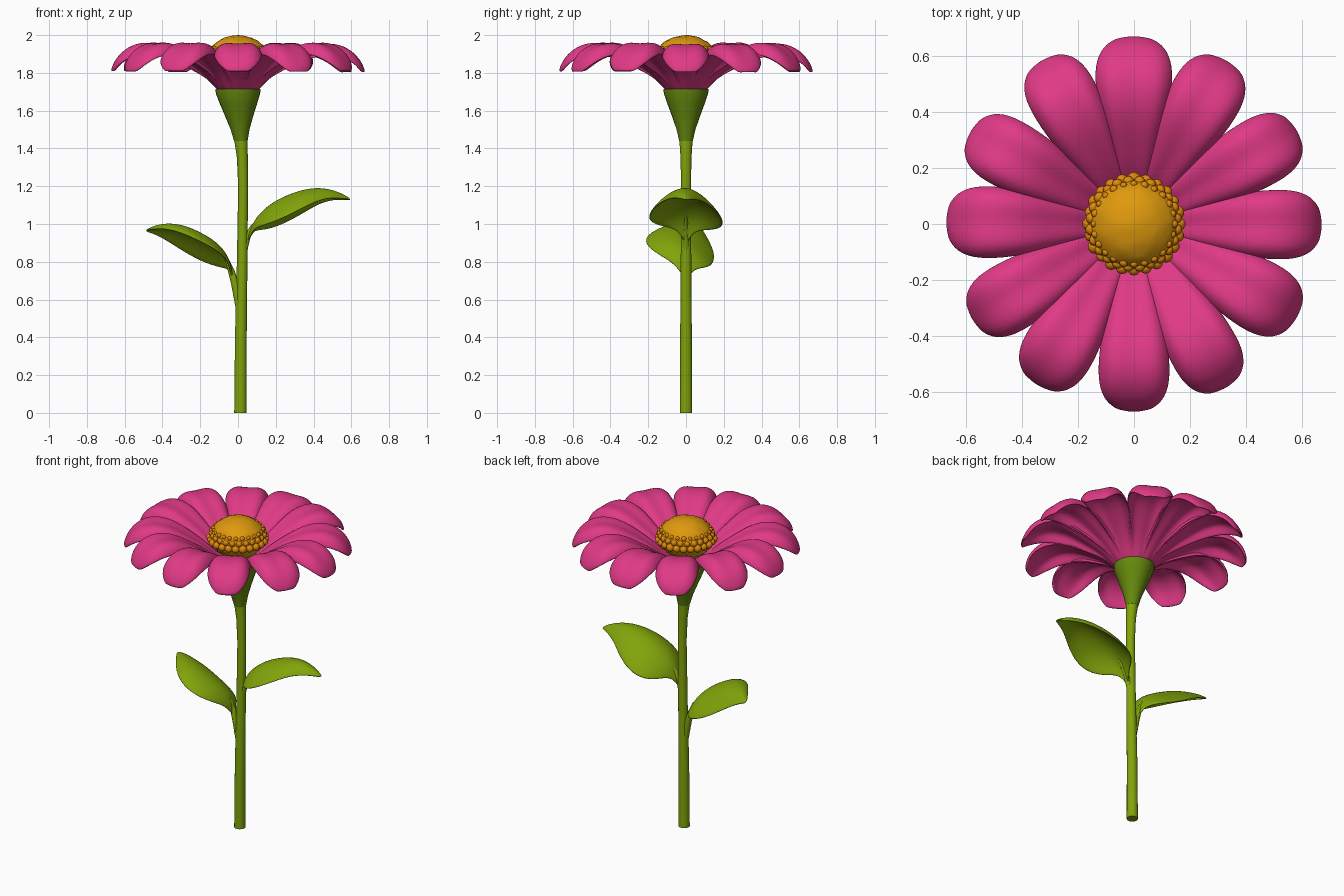
import bpy, bmesh, math, random
from mathutils import Matrix, Vector

random.seed(4)
if "Cube" in bpy.data.objects:
    bpy.data.objects.remove(bpy.data.objects["Cube"], do_unlink=True)


def material(name, rgb):
    m = bpy.data.materials.new(name)
    m.use_nodes = True
    m.diffuse_color = (*rgb, 1)
    m.node_tree.nodes["Principled BSDF"].inputs["Base Color"].default_value = (*rgb, 1)
    return m


PINK = material("petal pink", (0.75, 0.042, 0.24))
GREEN = material("leaf green", (0.22, 0.37, 0.003))
DARK = material("calyx green", (0.13, 0.25, 0.004))
GOLD = material("disc gold", (0.74, 0.32, 0.004))
ORANGE = material("bead orange", (0.74, 0.25, 0.003))


def finish(name, bm, mat, thick=0, levels=0):
    bmesh.ops.recalc_face_normals(bm, faces=bm.faces)
    mesh = bpy.data.meshes.new(name)
    bm.to_mesh(mesh)
    bm.free()
    mesh.materials.append(mat)
    ob = bpy.data.objects.new(name, mesh)
    bpy.context.collection.objects.link(ob)
    for p in mesh.polygons:
        p.use_smooth = True
    if thick:
        mod = ob.modifiers.new("thickness", "SOLIDIFY")
        mod.thickness, mod.offset = thick, 0
    if levels:
        mod = ob.modifiers.new("smooth", "SUBSURF")
        mod.levels = mod.render_levels = levels
    return ob


def skin(rows, closed=False, caps=False):
    """Bridge rows of points into a quad sheet or tube."""
    bm = bmesh.new()
    grid = [[bm.verts.new(p) for p in row] for row in rows]
    n = len(rows[0])
    for a, b in zip(grid, grid[1:]):
        for i in range(n if closed else n - 1):
            j = (i + 1) % n
            bm.faces.new((a[i], a[j], b[j], b[i]))
    if caps:
        bm.faces.new(grid[0])
        bm.faces.new(grid[-1])
    return bm


def tube(name, stations, mat, sides=24):
    """Round tube through (x, z, radius) stations."""
    rows = []
    for x, z, r in stations:
        ring = [i * math.tau / sides for i in range(sides)]
        rows.append([(x + r * math.cos(a), r * math.sin(a), z) for a in ring])
    ob = finish(name, skin(rows, True, True), mat)
    bpy.context.view_layer.objects.active = ob
    ob.select_set(True)
    bpy.ops.object.shade_smooth_by_angle(angle=math.radians(50))
    ob.select_set(False)


# Stem and flared calyx
tube("stem", [(.013, 0, .033), (.015, .4, .031), (.022, .8, .028),
              (.027, 1.2, .026), (.023, 1.35, .029), (.014, 1.46, .036)], GREEN)
tube("calyx", [(.015, 1.44, .036), (.011, 1.5, .05), (.006, 1.57, .074),
               (.002, 1.64, .1), (0, 1.69, .117), (0, 1.715, .12)], DARK)

# Petals: (distance, height, half width, edge droop)
PETAL = [(.09, 1.70, .026, 0), (.14, 1.755, .04, .2), (.2, 1.81, .056, .5),
         (.3, 1.875, .083, .9), (.4, 1.928, .111, 1.2), (.5, 1.945, .13, 1.3),
         (.58, 1.92, .13, 1.1), (.64, 1.868, .108, .7), (.67, 1.8, .058, 0)]
COLS = [-1, -.75, -.4, 0, .4, .75, 1]
for k in range(12):
    wide = 1.06 if k == 3 else random.uniform(.94, 1.0)
    raise_z = random.uniform(0, .008)
    turn = Matrix.Rotation(k * math.pi / 6 + random.uniform(-.02, .02), 3, "Z")
    rows = []
    for d, z, w, droop in PETAL:
        grow = wide if d > .4 else 1.03
        up = raise_z if d > .3 else 0
        rows.append([turn @ Vector((d - .012 * v * v, w * v * grow,
                                    z + up + droop * (.06 * v ** 2 - .1 * v ** 4)))
                     for v in COLS])
    finish(f"petal_{k + 1}", skin(rows), PINK, .018, 2)

# Domed centre with a lightly bumpy surface
bm = bmesh.new()
bmesh.ops.create_icosphere(bm, subdivisions=4, radius=1)
for v in bm.verts:
    bump = 1 + random.uniform(-.02, .012)
    v.co = (v.co.x * .162 * bump, v.co.y * .162 * bump, 1.877 + v.co.z * .122 * bump)
finish("disc", bm, GOLD)

# Rings of beads around the disc
bm = bmesh.new()
for row, (radius, z, size) in enumerate(((.161, 1.868, .024), (.153, 1.9, .02), (.143, 1.928, .014))):
    for i in range(24):
        a = (i + row * .5) * math.tau / 24
        s = size * random.uniform(.85, 1.1)
        spot = Matrix.Translation((radius * math.cos(a), radius * math.sin(a), z))
        bmesh.ops.create_icosphere(bm, subdivisions=2, radius=s, matrix=spot)
finish("disc_beads", bm, ORANGE)


def leaf(name, spine, droop, roll):
    """Arched blade along (x, y, z, half width) spine points."""
    rows = []
    for x, y, z, w in spine:
        rows.append([(x, y + v * w, z - droop * w * v * v - roll * w * v) for v in COLS])
    finish(name, skin(rows), GREEN, .012, 2)


# Leaves and their stalks
leaf("left_leaf", [(.05, 0, .91, .01), (.08, 0, 1.0, .045), (.12, 0, 1.06, .13),
                   (.19, 0, 1.12, .195), (.28, 0, 1.163, .2), (.37, 0, 1.188, .16),
                   (.45, 0, 1.19, .1), (.53, 0, 1.168, .05), (.595, 0, 1.13, .006)], .65, .08)
leaf("right_leaf", [(-.03, 0, .72, .012), (-.045, -.01, .8, .05), (-.08, -.02, .86, .12),
                    (-.13, -.03, .907, .165), (-.2, -.035, .948, .185),
                    (-.28, -.025, .984, .175), (-.36, 0, .998, .125),
                    (-.43, .04, .99, .06), (-.487, .08, .966, .006)], .5, .28)
tube("left_leaf_stalk", [(.03, .82, .014), (.037, .88, .017), (.052, .94, .017),
                         (.078, .99, .013), (.12, 1.04, .006)], GREEN, 12)
tube("right_leaf_stalk", [(.008, .52, .014), (-.001, .6, .02), (-.015, .68, .021),
                          (-.035, .75, .018), (-.062, .82, .01)], GREEN, 12)
